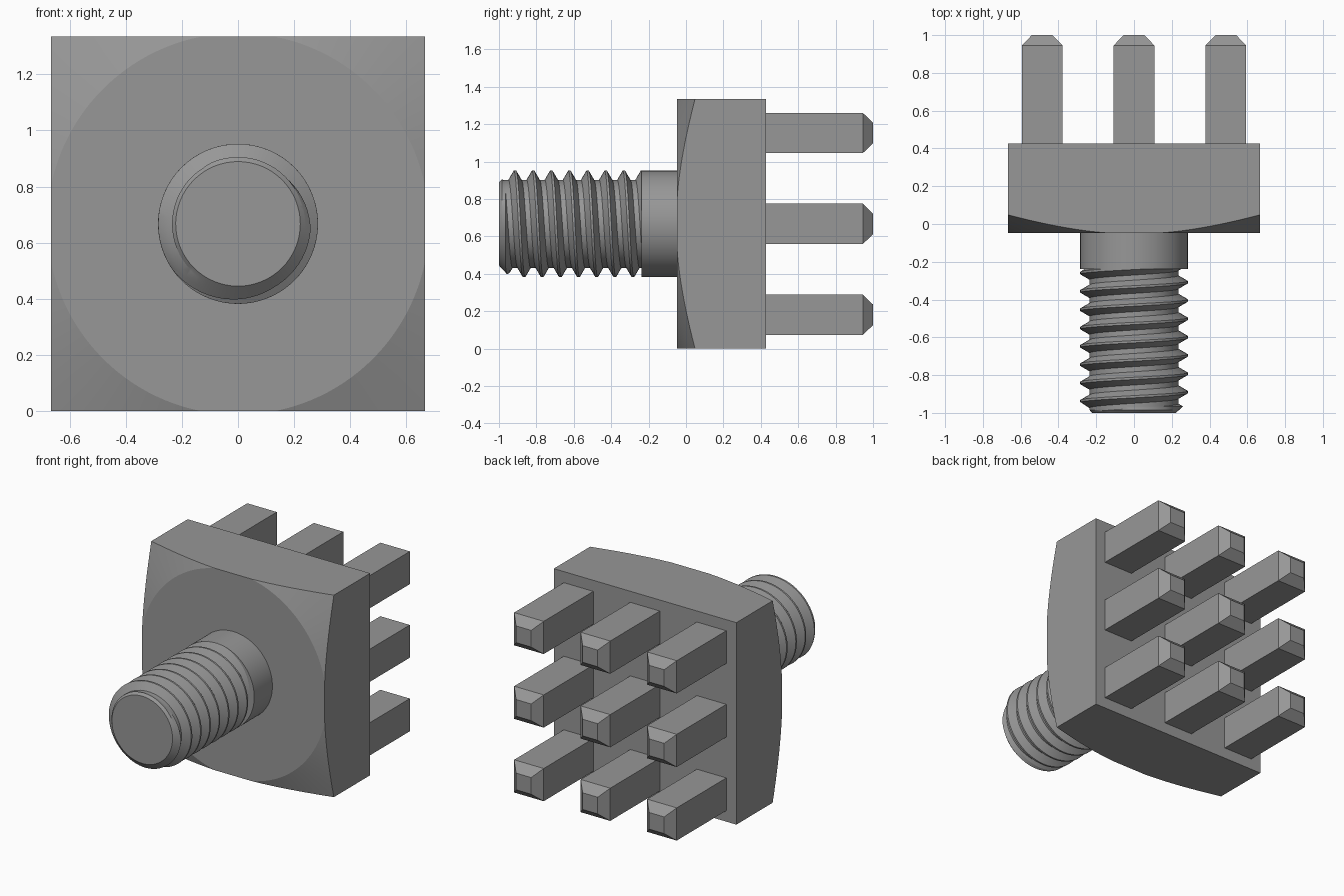
import bpy, bmesh, math
from mathutils import Vector

if "Cube" in bpy.data.objects:
    bpy.data.objects.remove(bpy.data.objects["Cube"], do_unlink=True)

HALF = 0.667                      # half width of the square head, also axis height
FRONT, BACK = -0.048, 0.427       # head faces
SHANK_R, ROOT_R, TIP_R = 0.285, 0.235, 0.222
SHANK_END, PITCH = -0.238, 0.097

steel = bpy.data.materials.new("grey steel")
steel.use_nodes = True
COLOUR = (0.31, 0.31, 0.31, 1)
steel.diffuse_color = COLOUR
steel.node_tree.nodes["Principled BSDF"].inputs["Base Color"].default_value = COLOUR


def polar(r, a, y):
    return Vector((r * math.cos(a), y, HALF + r * math.sin(a)))


def finish(bm, name, smooth_angle=None):
    bmesh.ops.recalc_face_normals(bm, faces=bm.faces)
    me = bpy.data.meshes.new(name)
    bm.to_mesh(me)
    bm.free()
    me.materials.append(steel)
    if smooth_angle:
        me.shade_smooth()
        me.set_sharp_from_angle(angle=math.radians(smooth_angle))
    ob = bpy.data.objects.new(name, me)
    bpy.context.collection.objects.link(ob)
    return ob


def loft(name, rings, smooth_angle=None):
    """Closed solid through a list of rings with equal point counts."""
    bm = bmesh.new()
    vs = [[bm.verts.new(p) for p in ring] for ring in rings]
    n = len(rings[0])
    for a, b in zip(vs, vs[1:]):
        for i in range(n):
            j = (i + 1) % n
            bm.faces.new((a[i], a[j], b[j], b[i]))
    bm.faces.new(vs[0])
    bm.faces.new(vs[-1])
    bmesh.ops.remove_doubles(bm, verts=bm.verts, dist=1e-5)
    return finish(bm, name, smooth_angle)


# Square head with a conical chamfer on its front corners
angles = [math.tau * i / 128 for i in range(128)]
face_ring, edge_ring, back_ring = [], [], []
for a in angles:
    edge = HALF / max(abs(math.cos(a)), abs(math.sin(a)))
    flat = min(edge, 0.68)
    face_ring.append(polar(flat, a, FRONT))
    edge_ring.append(polar(edge, a, FRONT + 0.365 * (edge - flat)))
    back_ring.append(polar(edge, a, BACK))
loft("square_head", [face_ring, edge_ring, back_ring], 15)

# Plain shank between head and thread
loft("plain_shank", [[polar(SHANK_R, a, y) for a in angles]
                     for y in (SHANK_END, FRONT + 0.01)], 30)

# Right-handed thread: one pitch of profile swept along a helix
N = 64
profile = [(-0.006, SHANK_R), (0.006, SHANK_R), (0.035, ROOT_R),
           (0.062, ROOT_R), (PITCH - 0.006, SHANK_R)]
bm = bmesh.new()
previous = None
for i in range(-9 * N, 3 * N + 1):
    a = math.tau * i / N
    y = -0.890 - PITCH * i / N
    row = [bm.verts.new(polar(r, a, y + dy)) for dy, r in profile]
    if previous:
        for k in range(len(row) - 1):
            bm.faces.new((previous[k], previous[k + 1], row[k + 1], row[k]))
    previous = row
bmesh.ops.remove_doubles(bm, verts=bm.verts, dist=1e-5)


def cut(y, outward=0):
    bmesh.ops.bisect_plane(bm, geom=bm.verts[:] + bm.edges[:] + bm.faces[:], dist=1e-6,
                           plane_co=(0, y, 0), plane_no=(0, outward or 1, 0),
                           clear_outer=bool(outward))


# Trim both ends, then chamfer the free end
cut(-1, -1)
cut(SHANK_END + 0.01, 1)
for y in (-0.985, -0.965, -0.942):
    cut(y)
bmesh.ops.holes_fill(bm, edges=[e for e in bm.edges if e.is_boundary], sides=0)
for v in bm.verts:
    r = math.hypot(v.co.x, v.co.z - HALF)
    limit = TIP_R + 1.08 * (v.co.y + 1)
    if r > limit:
        v.co = polar(limit, math.atan2(v.co.z - HALF, v.co.x), v.co.y)
finish(bm, "threaded_rod", 25)

# Three by three grid of square pins with tapered tips
pin_sections = [(BACK - 0.01, 0.108), (0.945, 0.108), (1.0, 0.055)]
for row, cz in (("lower", -0.486), ("middle", 0), ("upper", 0.486)):
    for side, cx in (("right", -0.486), ("centre", 0), ("left", 0.486)):
        rings = [[(cx + sx * h, y, HALF + cz + sz * h)
                  for sx, sz in ((-1, -1), (1, -1), (1, 1), (-1, 1))]
                 for y, h in pin_sections]
        loft(f"{row}_{side}_pin", rings)
